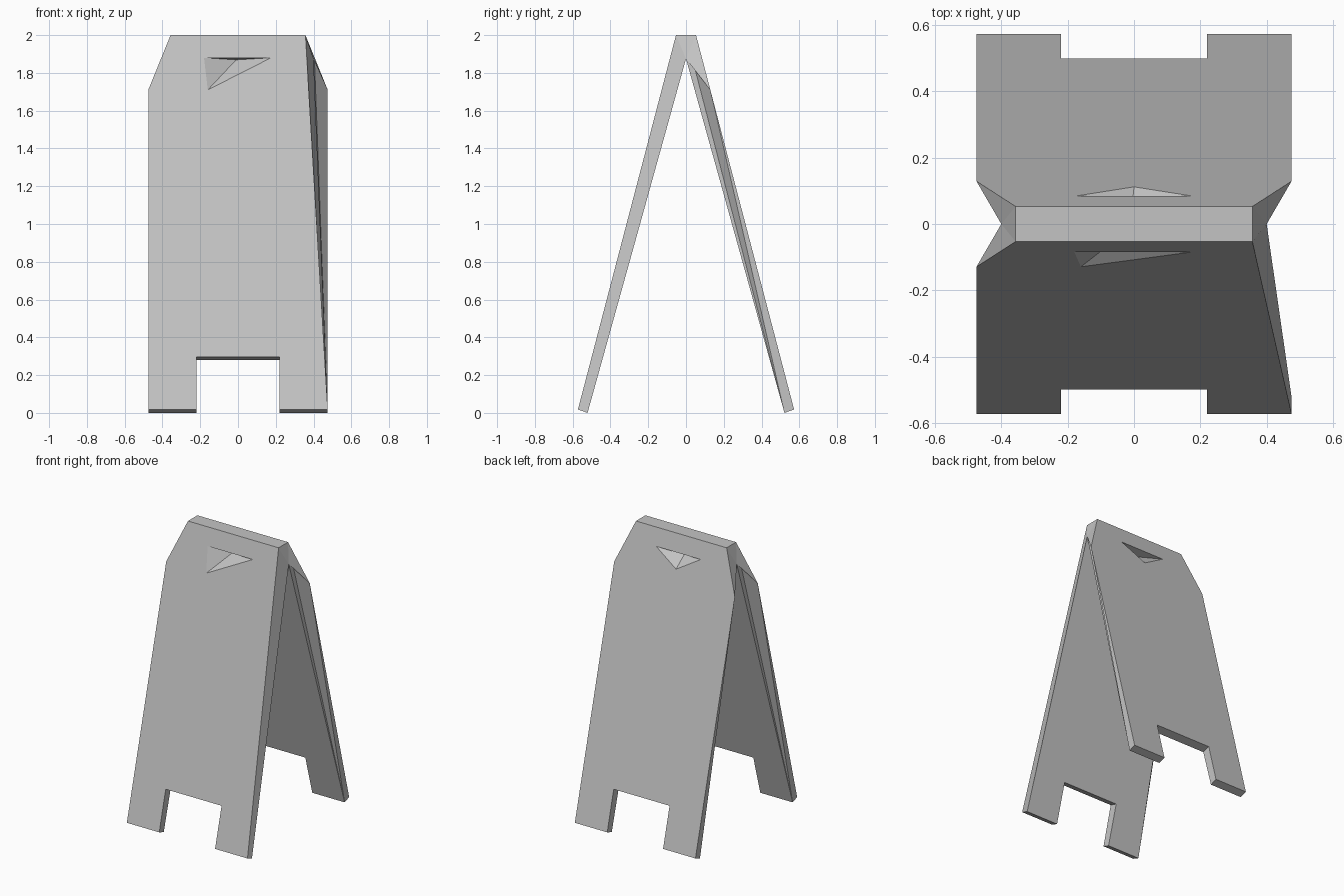
import bpy
import bmesh
from mathutils import Vector

cube = bpy.data.objects.get("Cube")
if cube:
    bpy.data.objects.remove(cube)

grey = bpy.data.materials.new("light grey plastic")
grey.use_nodes = True
colour = (0.55, 0.55, 0.55, 1)
grey.diffuse_color = colour
grey.node_tree.nodes["Principled BSDF"].inputs["Base Color"].default_value = colour


def make_object(name, bm):
    bmesh.ops.recalc_face_normals(bm, faces=bm.faces[:])
    mesh = bpy.data.meshes.new(name)
    bm.to_mesh(mesh)
    bm.free()
    mesh.materials.append(grey)
    obj = bpy.data.objects.new(name, mesh)
    bpy.context.collection.objects.link(obj)
    return obj


def outer(side, x, z):
    """Point on the outside of a leaning panel."""
    return Vector((x, side * (0.053 + (2 - z) * 0.262), z))


def inner(side, x, z):
    """Point on the inside of a leaning panel."""
    return Vector((x, side * (1.875 - z) * 0.278, z))


bm = bmesh.new()
# Ridge under the top, shared by both panels
ridge = {x: bm.verts.new((x * 0.4, 0, 1.875)) for x in (-1, 1)}
top = {}

for side in (-1, 1):
    v = {}
    for x in (-1, 1):
        top[side, x] = bm.verts.new(outer(side, x * 0.357, 2))
        v["corner", x] = bm.verts.new(outer(side, x * 0.475, 1.71))
        for name, px, out_z, in_z in (("foot", 0.475, 0.018, 0),
                                      ("leg", 0.22, 0.018, 0),
                                      ("notch", 0.22, 0.297, 0.28)):
            v[name, x] = bm.verts.new(outer(side, x * px, out_z))
            v[name + "_in", x] = bm.verts.new(inner(side, x * px, in_z))

    # Outer and inner faces with the notch between the legs
    names = ("foot", "leg", "notch")
    outline = [(n, -1) for n in names] + [(n, 1) for n in reversed(names)]
    left_edge = [top[side, 1]]
    if side == 1:
        left_edge.insert(0, v["corner", 1])
    bm.faces.new([v[k] for k in outline] + left_edge
                 + [top[side, -1], v["corner", -1]])
    bm.faces.new([v[n + "_in", x] for n, x in outline] + [ridge[1], ridge[-1]])

    # Undersides of the feet and walls of the notch
    for (a, ax), (b, bx) in zip(outline, outline[1:]):
        bm.faces.new((v[a, ax], v[b, bx], v[b + "_in", bx], v[a + "_in", ax]))

    # Side edges: one corner is cut straight, two have a small step at the ridge
    for x in (-1, 1):
        t, a, c = top[side, x], ridge[x], v["corner", x]
        foot, foot_in = v["foot", x], v["foot_in", x]
        if side == -1 and x == 1:
            bm.verts.remove(c)
            bm.faces.new((t, foot, foot_in, a))
            continue
        bm.faces.new((c, foot, foot_in))
        bm.faces.new((t, c, a))
        if side == x:
            step = bm.verts.new((x * 0.405, side * 0.036, 1.865))
            bm.faces.new((c, step, a))
            bm.faces.new((c, foot_in, step))
            bm.faces.new((a, step, foot_in))
        else:
            bm.faces.new((c, foot_in, a))

# Top strip and its ends
bm.faces.new((top[-1, -1], top[-1, 1], top[1, 1], top[1, -1]))
for x in (-1, 1):
    bm.faces.new((top[-1, x], top[1, x], ridge[x]))
sign = make_object("folding_floor_sign", bm)

# Triangular grip recesses tapering towards the ridge
grips = {-1: ((-0.18, 1.88), (0.175, 1.88), (-0.16, 1.71)),
         1: ((-0.175, 1.88), (0.175, 1.88), (0, 1.775))}
for side, corners in grips.items():
    bm = bmesh.new()
    tip = Vector((-0.01, side * 0.012, 1.869))
    base = [bm.verts.new(tip + 1.5 * (outer(side, *p) - tip)) for p in corners]
    point = bm.verts.new(tip)
    bm.faces.new(base)
    for i in range(3):
        bm.faces.new((base[i], base[i - 1], point))
    cutter = make_object("grip_cutter", bm)
    cutter.hide_render = True
    cut = sign.modifiers.new("grip", "BOOLEAN")
    cut.operation = "DIFFERENCE"
    cut.solver = "EXACT"
    cut.object = cutter
    bpy.context.view_layer.objects.active = sign
    bpy.ops.object.modifier_apply(modifier=cut.name)
    bpy.data.objects.remove(cutter)
